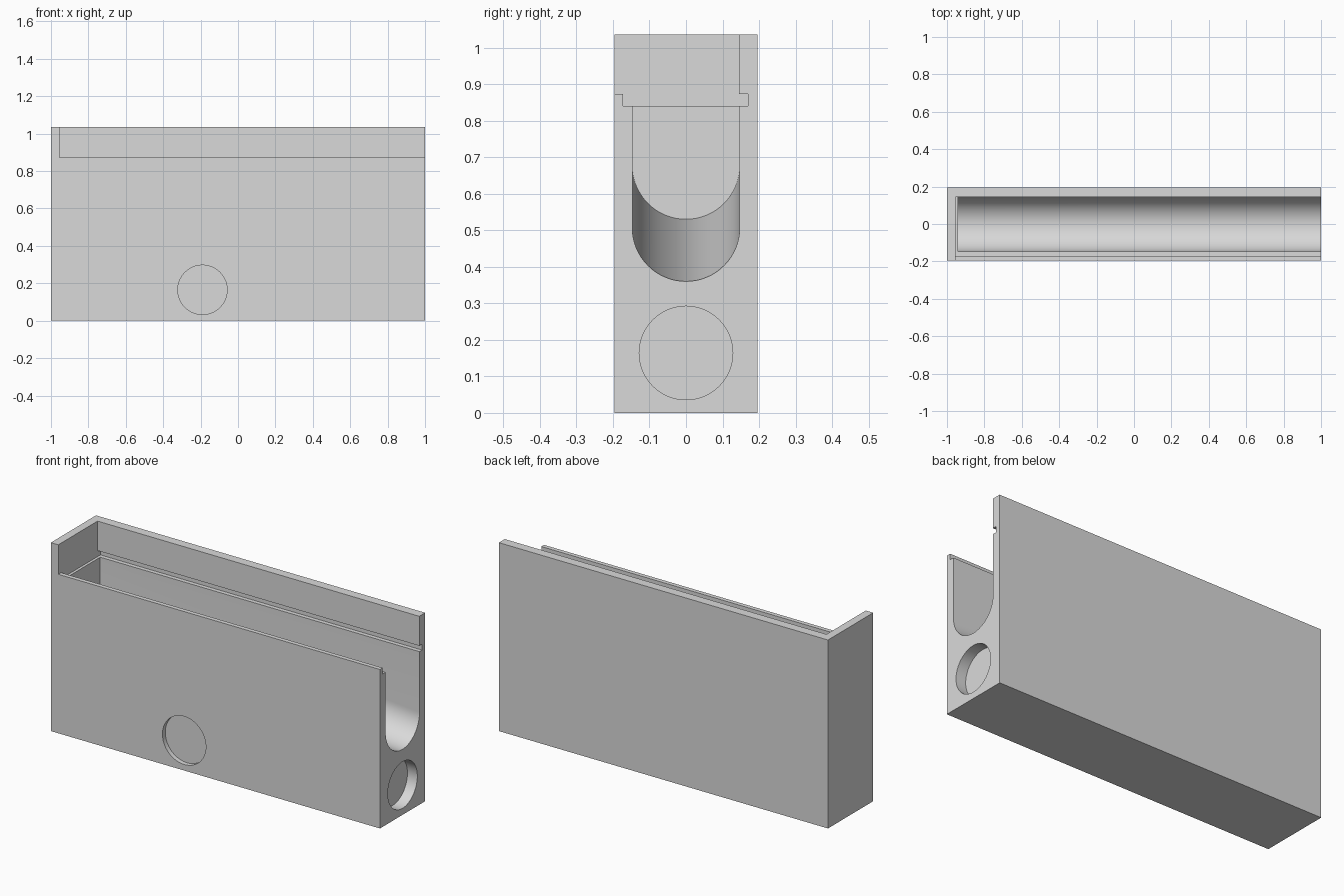
import bpy
import bmesh
from math import pi, cos, sin

cube = bpy.data.objects.get("Cube")
if cube:
    bpy.data.objects.remove(cube, do_unlink=True)

grey = bpy.data.materials.new("plain grey")
grey.use_nodes = True
colour = (0.7, 0.7, 0.7, 1)
grey.diffuse_color = colour
grey.node_tree.nodes["Principled BSDF"].inputs["Base Color"].default_value = colour

HALF_DEPTH = 0.196
HEIGHT = 1.035


def loft(name, x0, ring0, x1, ring1):
    """Closed solid between two (y, z) outlines lying at x0 and x1."""
    bm = bmesh.new()
    a = [bm.verts.new((x0, y, z)) for y, z in ring0]
    b = [bm.verts.new((x1, y, z)) for y, z in ring1]
    bm.faces.new(a)
    bm.faces.new(b[::-1])
    n = len(a)
    for i in range(n):
        j = (i + 1) % n
        bm.faces.new((a[i], b[i], b[j], a[j]))
    bmesh.ops.recalc_face_normals(bm, faces=bm.faces[:])
    mesh = bpy.data.meshes.new(name)
    bm.to_mesh(mesh)
    bm.free()
    mesh.materials.append(grey)
    obj = bpy.data.objects.new(name, mesh)
    bpy.context.collection.objects.link(obj)
    return obj


def disc_cutter(name, radius, depth, location, rotation):
    bpy.ops.mesh.primitive_cylinder_add(vertices=64, radius=radius, depth=2 * depth,
                                        location=location, rotation=rotation)
    obj = bpy.context.object
    obj.name = name
    obj.data.materials.append(grey)
    return obj


def u_outline(bottom, radius=0.147, top=0.86, steps=32):
    """Round-bottomed channel outline."""
    arc = [(-radius * cos(pi * i / steps), bottom + radius - radius * sin(pi * i / steps))
           for i in range(steps + 1)]
    return [(-radius, top)] + arc + [(radius, top)]


# Solid block
block = [(-HALF_DEPTH, 0), (HALF_DEPTH, 0), (HALF_DEPTH, HEIGHT), (-HALF_DEPTH, HEIGHT)]
body = loft("channel_block", -1, block, 1, block)

# Open top with a sliding groove under the tall back wall
lid = [(-0.3, 1.2), (-0.3, 0.873), (-0.172, 0.873), (-0.172, 0.84),
       (0.17, 0.84), (0.17, 0.873), (0.145, 0.873), (0.145, 1.2)]
lid_cutter = loft("lid_recess_cutter", -0.955, lid, 1.2, lid)

# Sloping channel, falling towards the open end
start, end = -0.94, 1.1
slope = (0.36 - 0.53) / (1 - start)
channel_cutter = loft("sloping_channel_cutter", start, u_outline(0.53),
                      end, u_outline(0.53 + slope * (end - start)))

# Shallow round pipe sockets in the front and the open end
front_cutter = disc_cutter("front_socket_cutter", 0.132, 0.025,
                           (-0.19, -HALF_DEPTH, 0.165), (pi / 2, 0, 0))
end_cutter = disc_cutter("end_socket_cutter", 0.128, 0.06,
                         (1, 0, 0.164), (0, pi / 2, 0))

# Cut everything from the block
bpy.ops.object.select_all(action='DESELECT')
body.select_set(True)
bpy.context.view_layer.objects.active = body
for cutter in (lid_cutter, channel_cutter, front_cutter, end_cutter):
    mod = body.modifiers.new(cutter.name, 'BOOLEAN')
    mod.operation = 'DIFFERENCE'
    mod.solver = 'EXACT'
    mod.object = cutter
    bpy.ops.object.modifier_apply(modifier=mod.name)
    bpy.data.objects.remove(cutter, do_unlink=True)

bpy.ops.object.shade_smooth_by_angle(angle=pi / 6)
